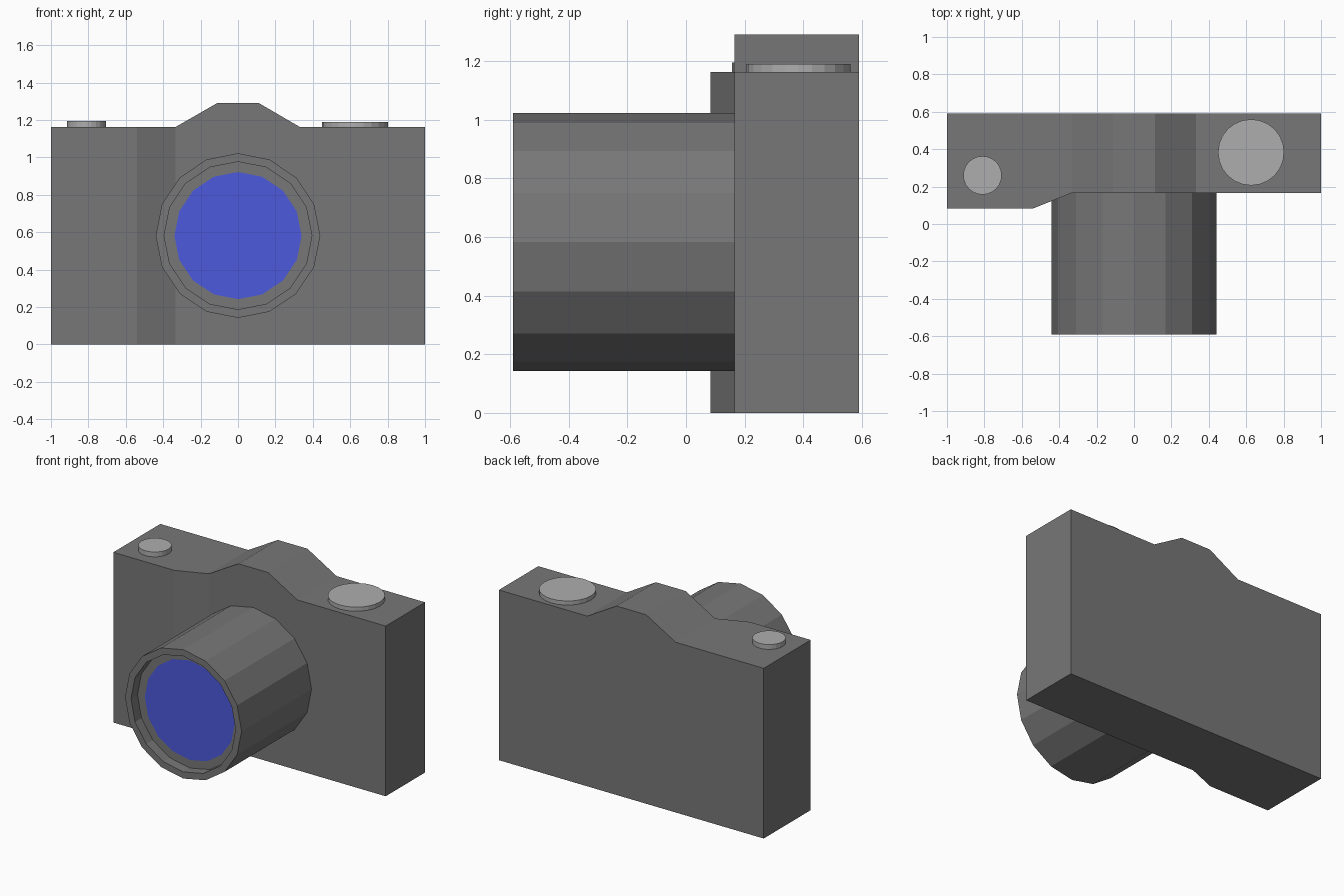
import bpy, bmesh, math

if "Cube" in bpy.data.objects:
    bpy.data.objects.remove(bpy.data.objects["Cube"])


def material(name, rgb):
    m = bpy.data.materials.new(name)
    m.diffuse_color = (*rgb, 1)
    m.use_nodes = True
    m.node_tree.nodes["Principled BSDF"].inputs["Base Color"].default_value = m.diffuse_color
    return m


dark_grey = material("dark_grey", (0.185, 0.185, 0.185))
light_grey = material("light_grey", (0.42, 0.42, 0.42))
blue_glass = material("blue_glass", (0.075, 0.10, 0.72))


def skin(name, rings, mats, cap_start=True, cap_mat=0):
    """Bridge successive closed loops of points and cap the ends."""
    bm = bmesh.new()
    loops = [[bm.verts.new(p) for p in ring] for ring in rings]
    n = len(loops[0])
    for a, b in zip(loops, loops[1:]):
        for i in range(n):
            j = (i + 1) % n
            bm.faces.new((a[i], a[j], b[j], b[i]))
    if cap_start:
        bm.faces.new(loops[0][::-1])
    bm.faces.new(loops[-1]).material_index = cap_mat
    bmesh.ops.recalc_face_normals(bm, faces=bm.faces)
    mesh = bpy.data.meshes.new(name)
    bm.to_mesh(mesh)
    bm.free()
    for m in mats:
        mesh.materials.append(m)
    ob = bpy.data.objects.new(name, mesh)
    bpy.context.collection.objects.link(ob)
    return ob


def circle(n, r):
    return [(r * math.sin(2 * math.pi * i / n), r * math.cos(2 * math.pi * i / n))
            for i in range(n)]


# Body with grip and viewfinder hump: cross-sections (x, front y, top z)
BACK, FRONT, TOP = 0.59, 0.165, 1.162
stations = [(-1, 0.083, TOP), (-0.54, 0.083, TOP), (-0.335, FRONT, TOP),
            (-0.112, FRONT, 1.29), (0.112, FRONT, 1.29), (0.332, FRONT, TOP),
            (1, FRONT, TOP)]
skin("camera_body",
     [[(x, y, 0), (x, BACK, 0), (x, BACK, z), (x, y, z)] for x, y, z in stations],
     [dark_grey])

# Lens barrel with recessed rim and blue glass
profile = [(0.44, FRONT), (0.44, -0.59), (0.395, -0.59), (0.395, -0.52), (0.34, -0.52)]
skin("lens",
     [[(x, y, 0.582 + z) for x, z in circle(16, r)] for r, y in profile],
     [dark_grey, blue_glass], cap_mat=1)

# Top buttons
for name, cx, cy, r, top in (("shutter_button", -0.81, 0.26, 0.103, 1.195),
                             ("film_dial", 0.626, 0.383, 0.177, 1.19)):
    skin(name, [[(cx + x, cy + y, z) for x, y in circle(24, r)] for z in (TOP, top)],
         [light_grey], cap_start=False)
